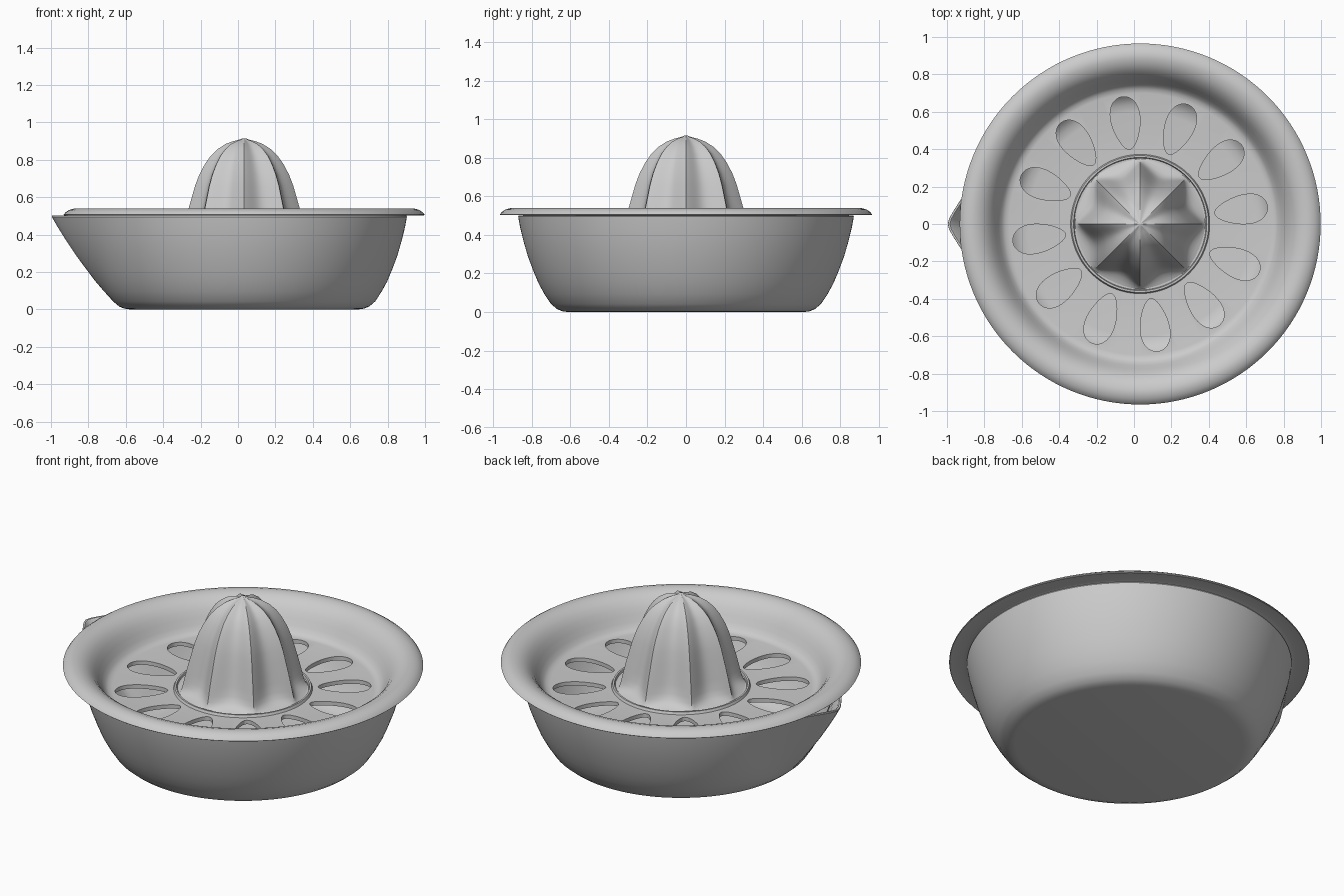
import bpy, bmesh
from math import sin, cos, pi, acos, sqrt, radians

if "Cube" in bpy.data.objects:
    bpy.data.objects.remove(bpy.data.objects["Cube"])

CX = 0.033  # shared axis of all the round parts


def finish(name, bm):
    bmesh.ops.remove_doubles(bm, verts=bm.verts, dist=1e-5)
    bmesh.ops.recalc_face_normals(bm, faces=bm.faces)
    me = bpy.data.meshes.new(name)
    bm.to_mesh(me)
    bm.free()
    ob = bpy.data.objects.new(name, me)
    ob.location.x = CX
    bpy.context.collection.objects.link(ob)
    return ob


def smooth(ob, angle=35):
    bpy.ops.object.select_all(action='DESELECT')
    ob.select_set(True)
    bpy.context.view_layer.objects.active = ob
    bpy.ops.object.shade_smooth_by_angle(angle=radians(angle))


def lathe(name, profile, segs, radius=lambda a, p: p[0], closed=False):
    """Spin a profile around z; radius() may vary the radius with the angle."""
    bm = bmesh.new()
    rings = []
    for p in profile:
        ring = []
        for i in range(segs):
            a = 2 * pi * i / segs
            r = radius(a, p)
            ring.append(bm.verts.new((r * cos(a), r * sin(a), p[1])))
        rings.append(ring)
    pairs = list(zip(rings, rings[1:])) + ([(rings[-1], rings[0])] if closed else [])
    for lo, hi in pairs:
        for i in range(segs):
            j = (i + 1) % segs
            bm.faces.new((lo[i], lo[j], hi[j], hi[i]))
    return finish(name, bm)


# Bowl: hollow shell whose wall is drawn out tangentially into a spout at -x
def spout_radius(a, p):
    r, z = p
    h = max(0, min(1, (z - 0.04) / 0.46))
    if r < 0.5 or h == 0:
        return r
    off = sqrt((a - pi) ** 2 + 0.03 ** 2)
    lean = acos(r / (r + 0.181 * h ** 1.1))
    return r / cos(lean - off) if lean > off else r


bowl = lathe("bowl", [
    (0, 0), (0.61, 0), (0.64, 0.004), (0.668, 0.015), (0.70, 0.042), (0.735, 0.095),
    (0.765, 0.15), (0.79, 0.21), (0.82, 0.29), (0.843, 0.37), (0.86, 0.44), (0.87, 0.495),
    (0.867, 0.501), (0.856, 0.501), (0.85, 0.495), (0.823, 0.37), (0.77, 0.21),
    (0.715, 0.10), (0.68, 0.05), (0.64, 0.028), (0.60, 0.022), (0, 0.022)], 240, spout_radius)
smooth(bowl)

# Strainer: plate, small collar and rolled rim
strainer = lathe("strainer", [
    (0.25, 0.345), (0.25, 0.37), (0.352, 0.37), (0.356, 0.382), (0.366, 0.382), (0.372, 0.368),
    (0.70, 0.368), (0.722, 0.372), (0.74, 0.386), (0.757, 0.412), (0.775, 0.445), (0.795, 0.478),
    (0.82, 0.507), (0.85, 0.528), (0.885, 0.539), (0.91, 0.539), (0.935, 0.532), (0.955, 0.519),
    (0.965, 0.506), (0.962, 0.503), (0.945, 0.505), (0.89, 0.508), (0.845, 0.502), (0.815, 0.475),
    (0.785, 0.425), (0.762, 0.38), (0.74, 0.355), (0.71, 0.345)], 128, closed=True)

# Egg-shaped drain slots cut through the plate
bm = bmesh.new()
for k in range(12):
    t = radians(8 + 30 * k)
    loops = []
    for z in (0.3, 0.42):
        loop = []
        for i in range(32):
            a = 2 * pi * i / 32
            u = 0.545 + 0.142 * cos(a)
            v = 0.076 * sin(a) * (1 + 0.28 * cos(a))
            loop.append(bm.verts.new((u * cos(t) - v * sin(t), u * sin(t) + v * cos(t), z)))
        loops.append(loop)
    lo, hi = loops
    bm.faces.new(lo[::-1])
    bm.faces.new(hi)
    for i in range(32):
        j = (i + 1) % 32
        bm.faces.new((lo[i], lo[j], hi[j], hi[i]))
cutter = finish("slot_cutter", bm)
cutter.hide_render = True
mod = strainer.modifiers.new("slots", 'BOOLEAN')
mod.operation = 'DIFFERENCE'
mod.solver = 'EXACT'
mod.object = cutter
bpy.context.view_layer.objects.active = strainer
bpy.ops.object.modifier_apply(modifier="slots")
bpy.data.objects.remove(cutter)
smooth(strainer)

# Reamer: fluted dome, third value is the flute depth
reamer = lathe("reamer", [
    (0.353, 0.366, 0), (0.345, 0.374, 0.05), (0.336, 0.388, 0.11), (0.329, 0.41, 0.155),
    (0.322, 0.44, 0.18), (0.31, 0.49, 0.19), (0.297, 0.54, 0.19), (0.28, 0.60, 0.19),
    (0.263, 0.66, 0.19), (0.24, 0.72, 0.19), (0.211, 0.775, 0.2), (0.18, 0.82, 0.2),
    (0.143, 0.856, 0.22), (0.10, 0.884, 0.26), (0.06, 0.899, 0.3), (0.025, 0.908, 0.3),
    (0.01, 0.914, 0.1), (0, 0.915, 0)], 128,
    lambda a, p: p[0] * (1 - p[2] * abs(sin(4 * a))))
smooth(reamer, 40)
